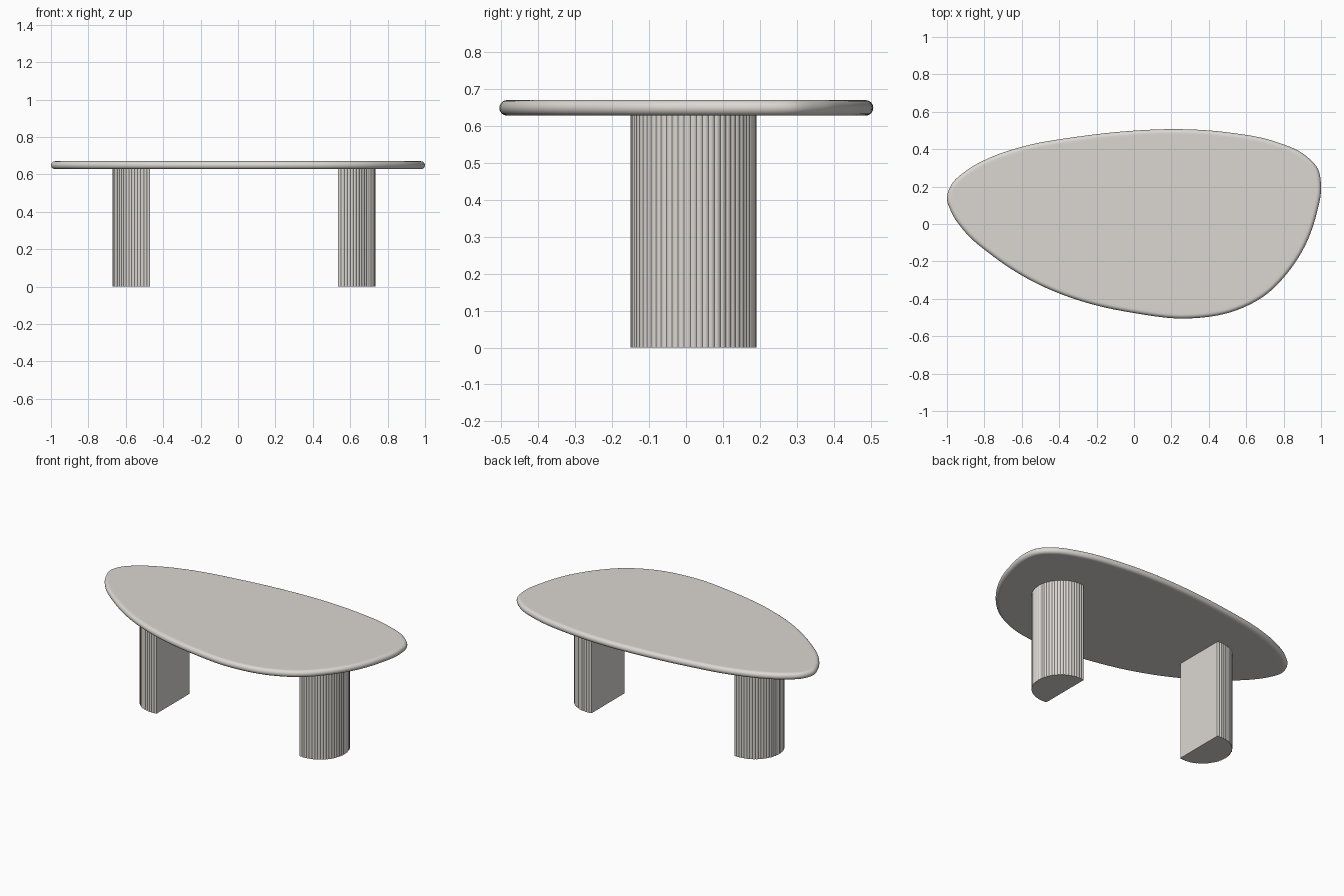
import bpy, bmesh, math
from mathutils import Vector

if "Cube" in bpy.data.objects:
    bpy.data.objects.remove(bpy.data.objects["Cube"])

stone = bpy.data.materials.new("warm grey")
stone.diffuse_color = (0.71, 0.68, 0.64, 1)
stone.use_nodes = True
stone.node_tree.nodes["Principled BSDF"].inputs["Base Color"].default_value = stone.diffuse_color


def finish(name, bm, angle):
    bmesh.ops.recalc_face_normals(bm, faces=bm.faces)
    me = bpy.data.meshes.new(name)
    bm.to_mesh(me)
    bm.free()
    ob = bpy.data.objects.new(name, me)
    bpy.context.collection.objects.link(ob)
    me.materials.append(stone)
    bpy.ops.object.select_all(action='DESELECT')
    ob.select_set(True)
    bpy.context.view_layer.objects.active = ob
    bpy.ops.object.shade_smooth_by_angle(angle=math.radians(angle))
    return ob


def loft(rings):
    """Skin a stack of closed rings and cap both ends."""
    bm = bmesh.new()
    vs = [[bm.verts.new(p) for p in r] for r in rings]
    n = len(vs[0])
    for a, b in zip(vs, vs[1:]):
        for i in range(n):
            j = (i + 1) % n
            bm.faces.new((a[i], a[j], b[j], b[i]))
    bm.faces.new(vs[0][::-1])
    bm.faces.new(vs[-1])
    return bm


# Tabletop: pebble outline (counter-clockwise), smoothed with a closed spline
outline = [(-1.0, .14), (-.975, .06), (-.91, -.035), (-.75, -.175), (-.53, -.313),
           (-.28, -.413), (0, -.476), (.29, -.505), (.54, -.464), (.7, -.382),
           (.83, -.25), (.92, -.105), (.975, .05), (1.0, .2), (.983, .295),
           (.912, .37), (.75, .442), (.5, .49), (.24, .507), (0, .499),
           (-.3, .467), (-.61, .41), (-.77, .355), (-.9, .283), (-.975, .212)]
pts = [Vector(p) for p in outline]
N, SUB = len(pts), 8
curve = []
for i in range(N):
    p0, p1, p2, p3 = (pts[(i + k) % N] for k in (-1, 0, 1, 2))
    # Tangents scaled to the segment length keep uneven spacing smooth
    d0, d1, d2 = (p1 - p0).length, (p2 - p1).length, (p3 - p2).length
    m1 = ((p1 - p0) / d0 * d1 + (p2 - p1) / d1 * d0) / (d0 + d1) * d1
    m2 = ((p2 - p1) / d1 * d2 + (p3 - p2) / d2 * d1) / (d1 + d2) * d1
    for s in range(SUB):
        t = s / SUB
        curve.append(p1 * (2*t**3 - 3*t**2 + 1) + m1 * (t**3 - 2*t**2 + t)
                     + p2 * (3*t**2 - 2*t**3) + m2 * (t**3 - t**2))
M = len(curve)
normals = []
for i in range(M):
    d = (curve[(i + 1) % M] - curve[i - 1]).normalized()
    normals.append(Vector((d.y, -d.x)))

# Rounded edge, plus a flat border ring so the faces stay flat in shading
R, MID = 0.021, 0.649
steps = [(R * (math.cos(a) - 1), MID + R * math.sin(a))
         for a in (-math.pi / 2 + math.pi * k / 12 for k in range(13))]
steps = [(-R - 0.01, MID - R)] + steps + [(-R - 0.01, MID + R)]
rings = [[(*(c + n * off), z) for c, n in zip(curve, normals)] for off, z in steps]
finish("tabletop", loft(rings), 40)

# Legs: reeded round columns cut flat on the inner side
RAD, CUT, REEDS, SEG = 0.17, 0.03, 35, 6


def leg(name, side, inner):
    half = math.pi - math.acos(CUT / RAD)
    prof = []
    for i in range(REEDS * SEG + 1):
        a = -half + 2 * half * i / (REEDS * SEG)
        r = RAD + 0.001 - 0.003 * (1 - abs(math.sin(math.pi * i / SEG)))
        prof.append((side * (inner + CUT + r * math.cos(a)), 0.02 + r * math.sin(a)))
    # Keep the flat face exactly in one plane
    for e in (0, -1):
        prof[e] = (side * inner, prof[e][1])
    finish(name, loft([[(x, y, z) for x, y in prof] for z in (0, 0.632)]), 50)


leg("right_leg", 1, 0.535)
leg("left_leg", -1, 0.47)
